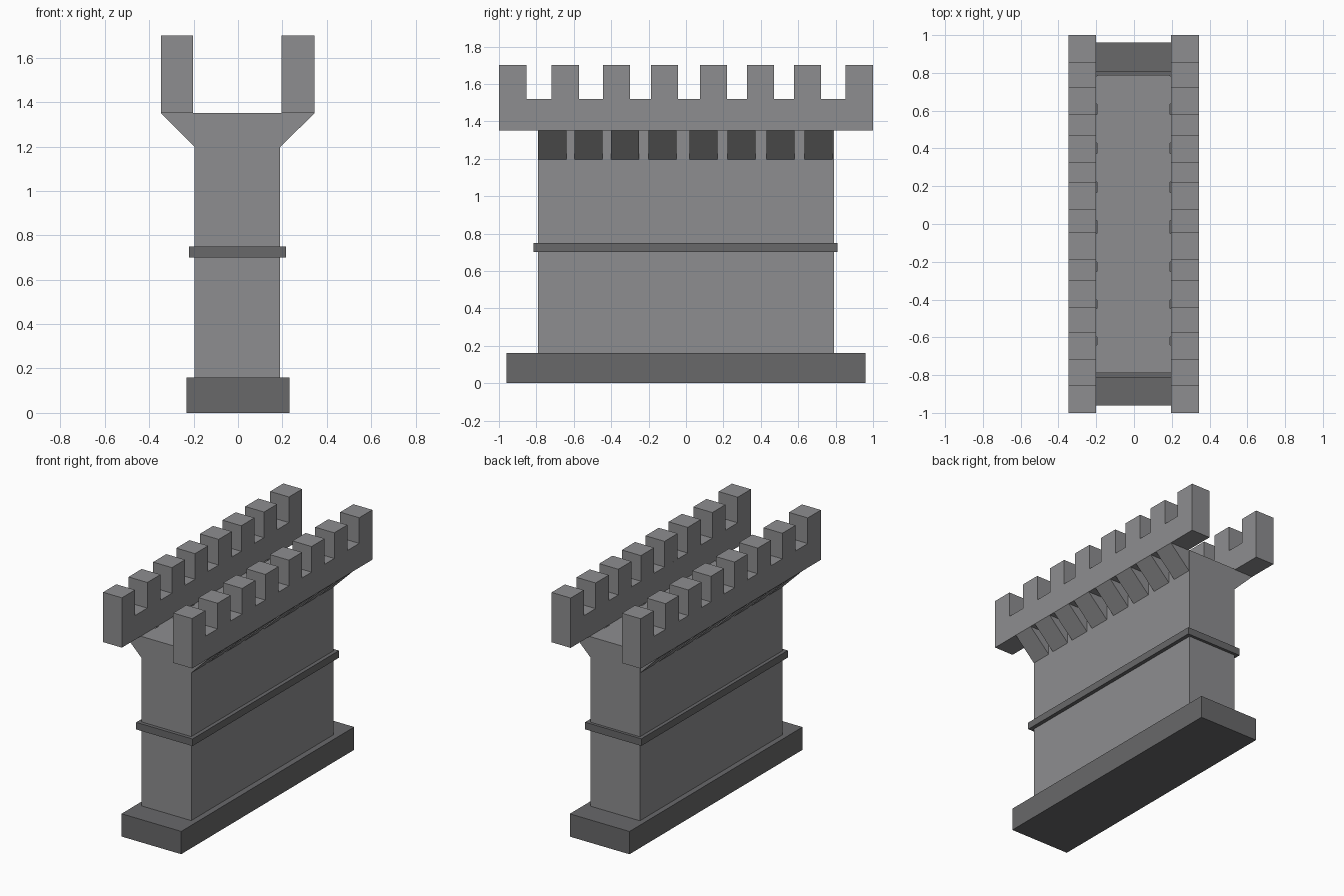
import bpy

if "Cube" in bpy.data.objects:
    bpy.data.objects.remove(bpy.data.objects["Cube"])


def material(name, v):
    m = bpy.data.materials.new(name)
    m.diffuse_color = (v, v, v * 1.03, 1)
    m.use_nodes = True
    m.node_tree.nodes["Principled BSDF"].inputs["Base Color"].default_value = m.diffuse_color
    return m


STONE = material("light_grey_stone", 0.27)
TRIM = material("dark_grey_stone", 0.14)


def prism(name, profile, y0, y1, mat):
    """Extrude an x-z profile (counter-clockwise seen from the front) along y."""
    n = len(profile)
    verts = [(x, y, z) for y in (y0, y1) for x, z in profile]
    faces = [tuple(range(n)), tuple(reversed(range(n, 2 * n)))]
    faces += [(i, i + n, (i + 1) % n + n, (i + 1) % n) for i in range(n)]
    me = bpy.data.meshes.new(name)
    me.from_pydata(verts, [], faces)
    me.materials.append(mat)
    ob = bpy.data.objects.new(name, me)
    bpy.context.collection.objects.link(ob)
    return ob


def box(name, x0, x1, y0, y1, z0, z1, mat):
    return prism(name, [(x0, z0), (x1, z0), (x1, z1), (x0, z1)], y0, y1, mat)


# Plinth, wall and string course
box("plinth", -0.233, 0.231, -0.96, 0.96, 0, 0.16, TRIM)
box("wall", -0.195, 0.19, -0.79, 0.79, 0.16, 1.35, STONE)
box("string_course", -0.22, 0.217, -0.815, 0.81, 0.70, 0.75, TRIM)

MERLONS = [-0.927, -0.645, -0.372, -0.115, 0.147, 0.398, 0.65, 0.927]
CORBELS = [-0.715, -0.522, -0.327, -0.125, 0.093, 0.297, 0.505, 0.709]

for side, xi, xo, xw in (("left", -0.202, -0.348, -0.193), ("right", 0.196, 0.344, 0.188)):
    a, b = sorted((xi, xo))
    # Parapet with merlons
    box(f"{side}_parapet", a, b, -1, 1, 1.35, 1.52, STONE)
    for i, y in enumerate(MERLONS):
        box(f"{side}_merlon_{i}", a, b, y - 0.073, y + 0.073, 1.52, 1.70, STONE)
    # Wedge corbels under the parapet
    profile = [(xw, 1.195), (xo, 1.35), (xw, 1.35)]
    if side == "left":
        profile.reverse()
    for i, y in enumerate(CORBELS):
        prism(f"{side}_corbel_{i}", profile, y - 0.075, y + 0.075, STONE)
